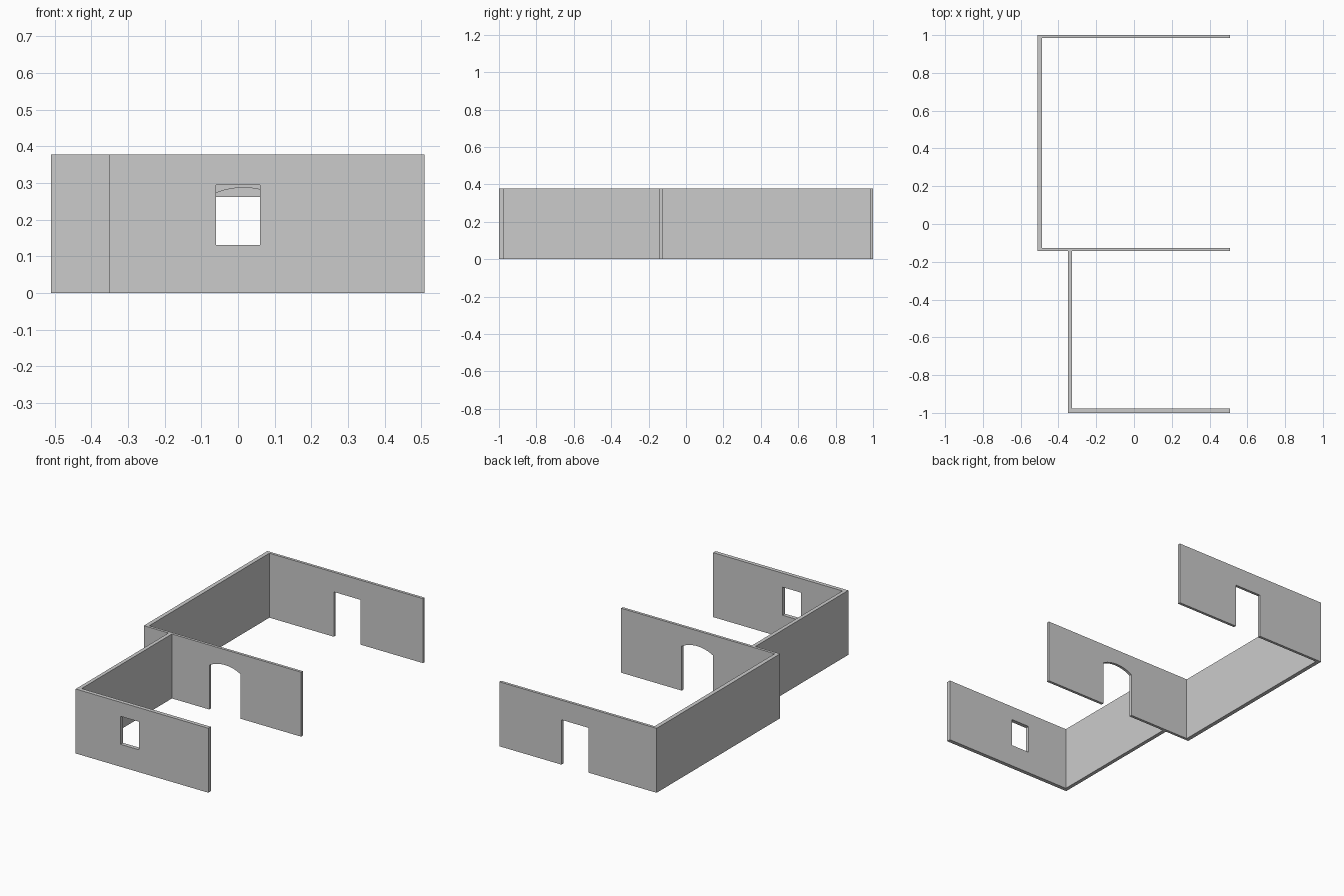
import bpy, bmesh, math
from mathutils import Vector

if "Cube" in bpy.data.objects:
    bpy.data.objects.remove(bpy.data.objects["Cube"])

H = 0.377          # wall height
R = 0.508          # free right-hand ends of the cross walls


def extrude_profile(name, points, offset):
    """Closed prism from a planar outline swept along offset."""
    bm = bmesh.new()
    face = bm.faces.new([bm.verts.new(p) for p in points])
    res = bmesh.ops.extrude_face_region(bm, geom=[face])
    verts = [v for v in res["geom"] if isinstance(v, bmesh.types.BMVert)]
    bmesh.ops.translate(bm, verts=verts, vec=Vector(offset))
    bmesh.ops.recalc_face_normals(bm, faces=bm.faces)
    mesh = bpy.data.meshes.new(name)
    bm.to_mesh(mesh)
    bm.free()
    obj = bpy.data.objects.new(name, mesh)
    bpy.context.collection.objects.link(obj)
    return obj


# Walls: one continuous floor-plan outline
plan = [
    (-0.51, 1.0), (-0.51, -0.142), (-0.35, -0.142), (-0.35, -1.0),
    (R, -1.0), (R, -0.977), (-0.328, -0.977), (-0.328, -0.142),
    (R, -0.142), (R, -0.126), (-0.486, -0.126), (-0.486, 0.984),
    (R, 0.984), (R, 1.0),
]
walls = extrude_profile("walls", [(x, y, 0) for x, y in plan], (0, 0, H))


def cut_opening(name, y, x0, x1, z0, z1, rise=0.0, steps=20):
    """Cut an opening through the wall at y; rise adds a segmental arch."""
    pts = [(x0, z0), (x1, z0), (x1, z1)]
    if rise:
        half = (x1 - x0) / 2
        rad = (half * half + rise * rise) / (2 * rise)
        a = math.asin(half / rad)
        for i in range(1, steps):
            t = a - 2 * a * i / steps
            pts.append(((x0 + x1) / 2 + rad * math.sin(t),
                        z1 + rise - rad + rad * math.cos(t)))
    pts.append((x0, z1))
    cutter = extrude_profile(name, [(x, y - 0.05, z) for x, z in pts], (0, 0.1, 0))
    mod = walls.modifiers.new(name, "BOOLEAN")
    mod.operation = "DIFFERENCE"
    mod.solver = "EXACT"
    mod.object = cutter
    bpy.context.view_layer.objects.active = walls
    bpy.ops.object.modifier_apply(modifier=mod.name)
    bpy.data.objects.remove(cutter)


# Window in front wall, arch in middle wall, doorway in back wall
cut_opening("window_opening", -0.99, -0.06, 0.06, 0.131, 0.295)
cut_opening("arch_opening", -0.134, -0.086, 0.116, -0.05, 0.26, rise=0.027)
cut_opening("door_opening", 0.99, -0.069, 0.105, -0.05, 0.262)
